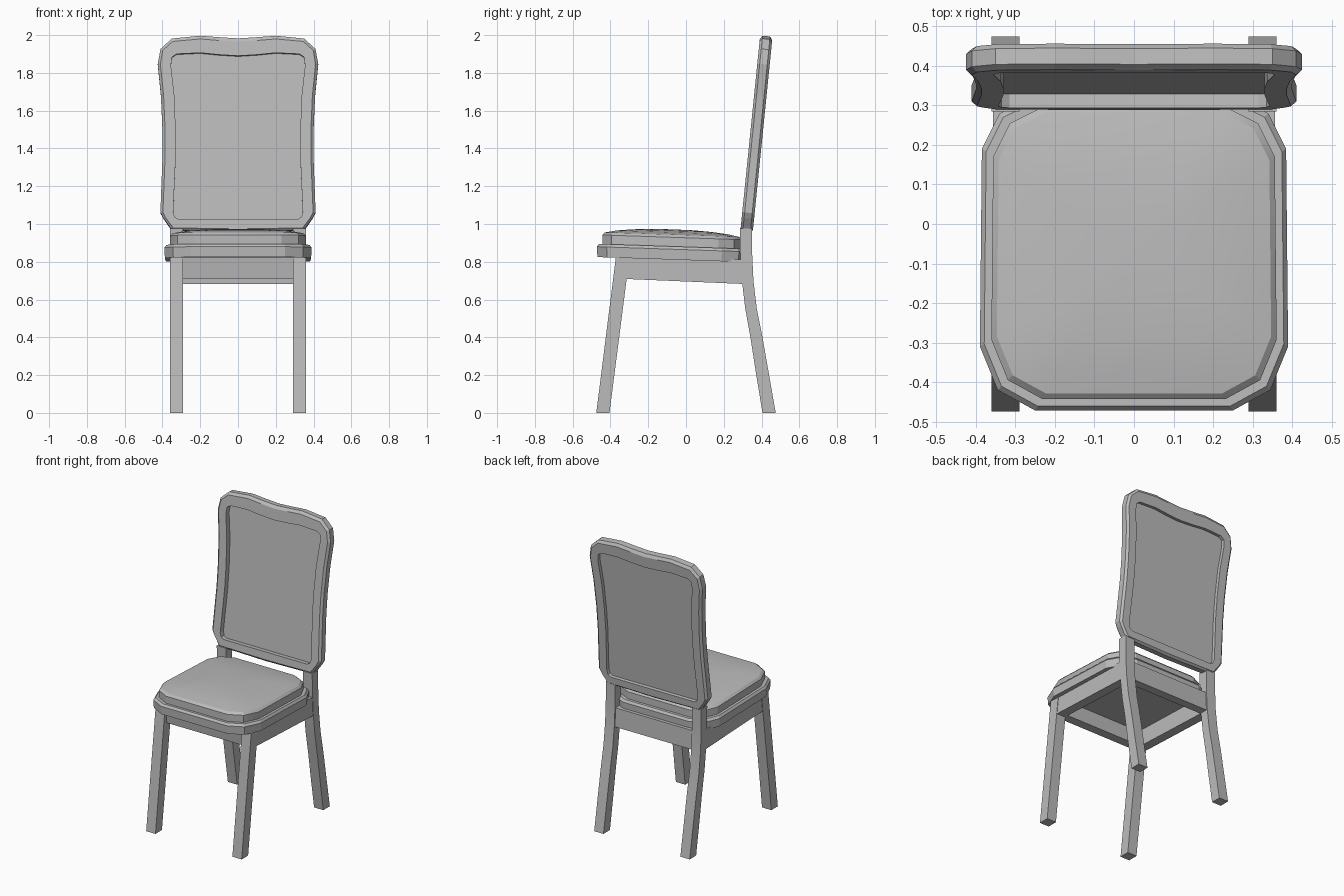
import bpy, bmesh, math
from mathutils import Matrix

cube = bpy.data.objects.get("Cube")
if cube:
    bpy.data.objects.remove(cube, do_unlink=True)

grey = bpy.data.materials.new("plain grey")
grey.use_nodes = True
colour = (0.5, 0.5, 0.5, 1)
grey.diffuse_color = colour
grey.node_tree.nodes["Principled BSDF"].inputs["Base Color"].default_value = colour


def loft(name, rings, ring_closed=False, smooth=False):
    """Skin a list of equal point rings; cap the ends or join them in a loop."""
    bm = bmesh.new()
    loops = [[bm.verts.new(p) for p in ring] for ring in rings]
    pairs = list(zip(loops, loops[1:]))
    if ring_closed:
        pairs.append((loops[-1], loops[0]))
    else:
        bm.faces.new(loops[0])
        bm.faces.new(loops[-1])
    n = len(loops[0])
    for a, b in pairs:
        for i in range(n):
            j = (i + 1) % n
            bm.faces.new((a[i], a[j], b[j], b[i]))
    bmesh.ops.recalc_face_normals(bm, faces=bm.faces)
    mesh = bpy.data.meshes.new(name)
    bm.to_mesh(mesh)
    bm.free()
    mesh.materials.append(grey)
    obj = bpy.data.objects.new(name, mesh)
    bpy.context.collection.objects.link(obj)
    if smooth:
        bpy.ops.object.select_all(action='DESELECT')
        obj.select_set(True)
        bpy.context.view_layer.objects.active = obj
        bpy.ops.object.shade_smooth_by_angle(angle=math.radians(25))
    return obj


def mirrored(half):
    """Complete a half outline across x = 0."""
    return half + [(-x, v) for x, v in reversed(half) if x > 0]


def rect(x0, x1, y0, y1, z):
    return [(x0, y0, z), (x1, y0, z), (x1, y1, z), (x0, y1, z)]


# Legs: section bounds in y at each height
front_path = [(-0.475, -0.405, 0), (-0.37, -0.298, 0.835)]
back_path = [(0.405, 0.475, 0), (0.372, 0.44, 0.2), (0.341, 0.405, 0.4),
             (0.314, 0.375, 0.55), (0.296, 0.357, 0.7), (0.287, 0.35, 0.85),
             (0.285, 0.35, 0.975)]
for side, s in (("left", 1), ("right", -1)):
    for label, path in (("front", front_path), ("back", back_path)):
        loft(f"{label}_leg_{side}",
             [rect(s * 0.29, s * 0.36, a, b, z) for a, b, z in path],
             smooth=label == "back")
    # Side rails slope down to the back
    x0, x1 = s * 0.293, s * 0.357
    loft(f"side_rail_{side}", [
        [(x, -0.34, 0.71), (x, 0.32, 0.682), (x, 0.32, 0.81), (x, -0.34, 0.84)]
        for x in (x0, x1)])

# Front and back rails
loft("front_rail", [rect(-0.3, 0.3, -0.352, -0.29, 0.71),
                    rect(-0.3, 0.3, -0.366, -0.304, 0.835)])
loft("back_rail", [rect(-0.3, 0.3, 0.292, 0.35, 0.682),
                   rect(-0.3, 0.3, 0.287, 0.345, 0.81)])

# Seat base and cushion share one chamfered outline
seat_outline = mirrored([(0.25, -0.472), (0.345, -0.42), (0.39, -0.31),
                         (0.385, 0.19), (0.34, 0.28), (0.25, 0.325)])
mid_y = -0.0735


def seat_ring(inset, z, scale=1.0):
    kx, ky = scale * (1 - inset / 0.39), scale * (1 - inset / 0.4)
    ring = []
    for x, y in seat_outline:
        yy = mid_y + (y - mid_y) * ky
        ring.append((x * kx, yy, z - 0.034 * (yy + 0.47)))
    return ring


loft("seat_base", [seat_ring(0.003, 0.825), seat_ring(0, 0.88),
                   seat_ring(0.011, 0.895)])
loft("seat_cushion", [seat_ring(0.029, 0.885), seat_ring(0.029, 0.943),
                      seat_ring(0.043, 0.957), seat_ring(0.043, 0.969, 0.83),
                      seat_ring(0.043, 0.978, 0.6), seat_ring(0.043, 0.984, 0.3),
                      seat_ring(0.043, 0.985, 0.05)], smooth=True)

# Backrest outlines: outer edge and opening, from top centre to bottom centre
outer = mirrored([(0, 1.986), (0.1, 1.992), (0.2, 2.0), (0.35, 1.985),
                  (0.41, 1.93), (0.425, 1.85), (0.408, 1.68), (0.4, 1.5),
                  (0.4, 1.35), (0.411, 1.06), (0.395, 1.03), (0.35, 0.965),
                  (0, 0.958)])
inner = mirrored([(0, 1.892), (0.1, 1.898), (0.2, 1.908), (0.325, 1.902),
                  (0.35, 1.885), (0.355, 1.84), (0.337, 1.68), (0.33, 1.5),
                  (0.33, 1.35), (0.343, 1.06), (0.335, 1.035), (0.315, 1.022),
                  (0, 1.022)])


def back_ring(t, depth):
    """Outline blended from outer (0) to opening (1), set at a depth."""
    return [(a + (c - a) * t, depth, b + (d - b) * t - 0.955)
            for (a, b), (c, d) in zip(outer, inner)]


frame = loft("backrest_frame", [back_ring(1, -0.033), back_ring(0.2, -0.033),
                                back_ring(0, -0.02), back_ring(0, 0.02),
                                back_ring(0.2, 0.033), back_ring(1, 0.033)],
             ring_closed=True)
panel = loft("backrest_panel", [back_ring(0.98, 0.002), back_ring(0.98, 0.01)])
lean = Matrix.Translation((0, 0.32, 0.955)) @ Matrix.Rotation(-0.101, 4, 'X')
for part in (frame, panel):
    part.data.transform(lean)
